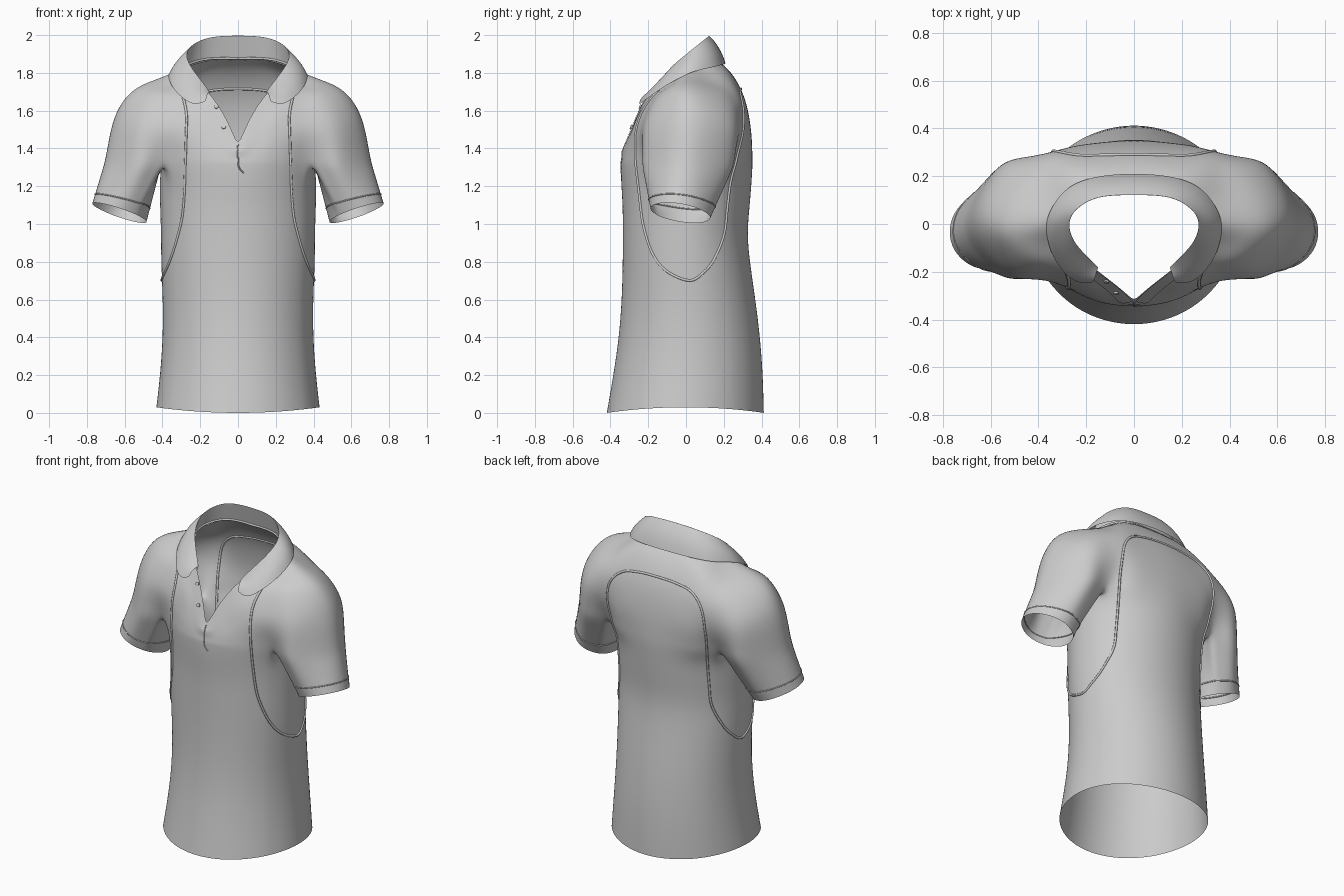
import bpy, bmesh
from math import sin, cos, pi, atan2
from mathutils import Vector
from mathutils.bvhtree import BVHTree

if "Cube" in bpy.data.objects:
    bpy.data.objects.remove(bpy.data.objects["Cube"], do_unlink=True)

fabric = bpy.data.materials.new("grey fabric")
fabric.use_nodes = True
GREY = (0.6, 0.6, 0.6, 1)
fabric.diffuse_color = GREY
fabric.node_tree.nodes["Principled BSDF"].inputs["Base Color"].default_value = GREY


def pts(*triples):
    """Points given in hundredths of a unit."""
    return [Vector(t) / 100 for t in triples]


def flip(p):
    return Vector((-p.x, p.y, p.z))


def spline(p, n, sym=False):
    """Smooth curve through p, n steps per span; sym keeps it level across x = 0."""
    def beyond(a, b):
        return flip(b) if sym and abs(a.x) < 1e-6 else 2 * a - b
    q = [beyond(p[0], p[1])] + list(p) + [beyond(p[-1], p[-2])]
    out = []
    for i in range(1, len(q) - 2):
        a, b, c, d = q[i - 1:i + 3]
        for k in range(n):
            t = k / n
            out.append(0.5 * (2 * b + (c - a) * t + (2 * a - 5 * b + 4 * c - d) * t ** 2
                              + (3 * b - a - 3 * c + d) * t ** 3))
    return out + [p[-1].copy()]


def strip(bm, a, b, closed=False):
    n = len(a)
    for i in range(n if closed else n - 1):
        j = (i + 1) % n
        bm.faces.new((a[i], a[j], b[j], b[i]))


def add_verts(bm, points):
    return [bm.verts.new(p) for p in points]


def finish(name, bm, mirror=True, levels=2):
    bmesh.ops.recalc_face_normals(bm, faces=bm.faces)
    for f in bm.faces:
        f.smooth = True
    mesh = bpy.data.meshes.new(name)
    bm.to_mesh(mesh)
    bm.free()
    ob = bpy.data.objects.new(name, mesh)
    bpy.context.collection.objects.link(ob)
    mesh.materials.append(fabric)
    if mirror:
        ob.modifiers.new("mirror", "MIRROR").merge_threshold = 0.0005
    if levels:
        sub = ob.modifiers.new("smooth", "SUBSURF")
        sub.levels = sub.render_levels = levels
    return ob


def tube(name, points, radius, closed=False):
    cu = bpy.data.curves.new(name, "CURVE")
    cu.dimensions = "3D"
    cu.bevel_depth = radius
    cu.bevel_resolution = 1
    cu.use_fill_caps = True
    s = cu.splines.new("POLY")
    s.points.add(len(points) - 1)
    for sp, p in zip(s.points, points):
        sp.co = (*p, 1)
    s.use_cyclic_u = closed
    cu.materials.append(fabric)
    ob = bpy.data.objects.new(name, cu)
    bpy.context.collection.objects.link(ob)


# Shirt: yoke columns run from the neckline down to armpit level
front = [
    pts((0, -32, 142), (0, -33, 140), (0, -34, 138), (0, -34, 135), (0, -34.5, 132)),
    pts((7, -26, 157), (9, -28, 152), (11, -30, 146), (13, -32, 139), (14, -33, 132)),
    pts((16, -19, 170), (18, -22, 164), (21, -26, 156), (24, -28, 145), (26, -28, 132)),
    pts((24, -12, 174), (30, -16, 169), (34, -20, 162), (36, -24, 149), (39, -20, 131)),
    pts((27, -5, 178), (36, -9, 173), (46, -14, 168), (53, -20, 152), (54, -23, 131)),
]
back = [
    pts((29, 2, 182), (40, 0, 178), (56, 0, 171), (66, 1, 157), (71.5, -1, 133)),
    pts((27, 8, 183), (37, 13, 176), (48, 20, 167), (55, 25, 152), (56, 25, 131)),
    pts((22, 13, 185), (30, 22, 176), (35, 29, 163), (37, 29, 148), (39, 22, 131)),
    pts((13, 15, 187), (17, 23, 180), (21, 30, 166), (24, 33, 148), (26, 31, 131)),
    pts((0, 15, 188), (0, 24, 180), (0, 31, 167), (0, 34.5, 150), (0, 35.5, 132)),
]
columns = [spline(c, 3) for c in front + back]
bm = bmesh.new()
rows = [add_verts(bm, spline([c[r] for c in columns], 3, sym=r > 3))
        for r in range(len(columns[0]))]
for a, b in zip(rows, rows[1:]):
    strip(bm, a, b)

# Underarm bridge parts the torso from the sleeve
split = rows[-1]
FRONT_SEAM, BACK_SEAM, GAP = 9, 21, 6
underarm = []
for k in range(1, GAP):
    p = split[FRONT_SEAM].co.lerp(split[BACK_SEAM].co, k / GAP)
    p += Vector((0.01, 0, 0.03)) * sin(pi * k / GAP)
    underarm.append(bm.verts.new(p))

# Torso rings: height, half width, front, back
ring = split[:FRONT_SEAM + 1] + underarm + split[BACK_SEAM:]
angles = [atan2(v.co.x / 0.42, -v.co.y / 0.35) for v in ring]
for z, w, yf, yb in ((1.23, .42, -.345, .35), (1.1, .415, -.335, .34), (.95, .41, -.335, .325),
                     (.8, .41, -.335, .34), (.6, .4, -.34, .37), (.4, .4, -.355, .395),
                     (.2, .415, -.385, .41), (0, .435, -.42, .415)):
    rise = 0.03 if z == 0 else 0
    new = add_verts(bm, [(w * sin(a) if 0 < a < pi - 1e-4 else 0,
                          (yf + yb) / 2 - (yb - yf) / 2 * cos(a),
                          z + rise * sin(a) ** 2) for a in angles])
    strip(bm, ring, new)
    ring = new

# Sleeve rings ease from the armhole to the tilted cuff
arm = split[FRONT_SEAM:BACK_SEAM + 1] + underarm[::-1]
arm_start = [v.co.copy() for v in arm]


def sleeve_ring(t):
    out = []
    for p in arm_start:
        b = atan2(p.y - 0.01, p.x - 0.55)
        cuff = Vector((0.63 + 0.15 * cos(b), -0.03 + 0.16 * sin(b),
                       1.06 + 0.05 * cos(b) - 0.025 * sin(b)))
        out.append(p.lerp(cuff, t))
    return out


for t in (0.25, 0.5, 0.75, 1):
    new = add_verts(bm, sleeve_ring(t))
    strip(bm, arm, new, closed=True)
    arm = new
shirt = finish("shirt_body", bm)

# Surface lookup so that trim lies on the cloth
bpy.context.view_layer.update()
surface = BVHTree.FromObject(shirt, bpy.context.evaluated_depsgraph_get())


def on_cloth(p, lift=0.0):
    loc, normal, _, _ = surface.find_nearest(p)
    return loc + normal * lift


# Piping: down the chest, under the arm, up and across the back
half = spline(pts((30, -14, 171), (27.5, -23, 160), (27.5, -27, 150), (28.5, -28, 135),
                  (29.5, -25, 110), (30.5, -22, 98), (34, -17, 84), (38, -10, 75),
                  (41, 2, 70), (39, 10, 75), (36, 15, 82), (32, 20, 95), (31.5, 22, 110),
                  (33, 26, 130), (34, 29, 146), (32, 30, 160), (24, 30.5, 169),
                  (12, 30, 171.5), (0, 30, 172)), 6)
half = [on_cloth(p, 0.001) for p in half]
tube("piping", half + [flip(p) for p in half[-2::-1]], 0.007)

# Cuff stitching
cuff_line = [on_cloth(p) for p in spline(sleeve_ring(0.78) + sleeve_ring(0.78)[:1], 2)[:-1]]
tube("left_cuff_seam", cuff_line, 0.004, closed=True)
tube("right_cuff_seam", [flip(p) for p in cuff_line], 0.004, closed=True)

# Collar: stand rises to the fold, then the leaf falls to the outer edge
fold = spline(pts((0, 12, 200), (15, 11, 199), (24, 6, 195), (27, 0, 190), (25, -7, 184),
                  (20, -13, 177), (17, -16, 173), (15, -18, 170)), 3, sym=True)
edge = spline(pts((0, 21, 185), (17, 19.5, 184.5), (29, 14, 183), (36.5, 2, 180),
                  (35, -11, 173), (29, -20.5, 166.5), (23, -24.5, 163.5),
                  (17, -24.5, 165)), 3, sym=True)
bm = bmesh.new()
previous = None
neck_tape = []
for i, (f, e) in enumerate(zip(fold, edge)):
    u = i / (len(fold) - 1)
    base = f.lerp(e, 0.3) - Vector((0, 0, 0.08 - 0.05 * u))
    neck_tape.append(base)
    out = Vector((e.x - f.x, e.y - f.y, 0.08)).normalized()
    section = [base, base.lerp(f, 0.5), base.lerp(f, 0.92), f]
    section += [f.lerp(e, s) + out * 0.015 * sin(pi * s) for s in (0.06, 0.35, 0.7, 1)]
    current = add_verts(bm, section)
    if previous:
        strip(bm, previous, current)
    previous = current
finish("collar", bm)
tape = neck_tape[:13]
tube("neck_tape", [flip(p) for p in tape[:0:-1]] + tape, 0.007)

# Placket facings along the open neck
opening = spline(pts((0.5, -32, 142), (7, -26, 157), (15, -20, 169)), 5)
for side, name in ((1, "left_placket"), (-1, "right_placket")):
    bm = bmesh.new()
    lines = []
    for k in range(4):
        line = [on_cloth(p + Vector((0.05, 0, -0.03)) * k / 3, 0.004) for p in opening]
        lines.append(add_verts(bm, [p if side > 0 else flip(p) for p in line]))
    for a, b in zip(lines, lines[1:]):
        strip(bm, a, b)
    finish(name, bm, mirror=False, levels=1)

# Fold below the opening
tube("placket_fold", [on_cloth(p) for p in spline(
    pts((0, -32, 142), (0, -34, 135), (0.5, -34, 130), (3, -34, 127)), 4)], 0.004)

# Buttons
for i, p in enumerate(pts((-11.5, -24, 162), (-7.5, -28, 151))):
    loc, normal, _, _ = surface.find_nearest(p)
    bpy.ops.mesh.primitive_cylinder_add(vertices=16, radius=0.011, depth=0.008,
                                        location=loc + normal * 0.007)
    button = bpy.context.object
    button.name = "button_" + str(i + 1)
    button.rotation_euler = normal.to_track_quat("Z", "Y").to_euler()
    button.data.materials.append(fabric)
